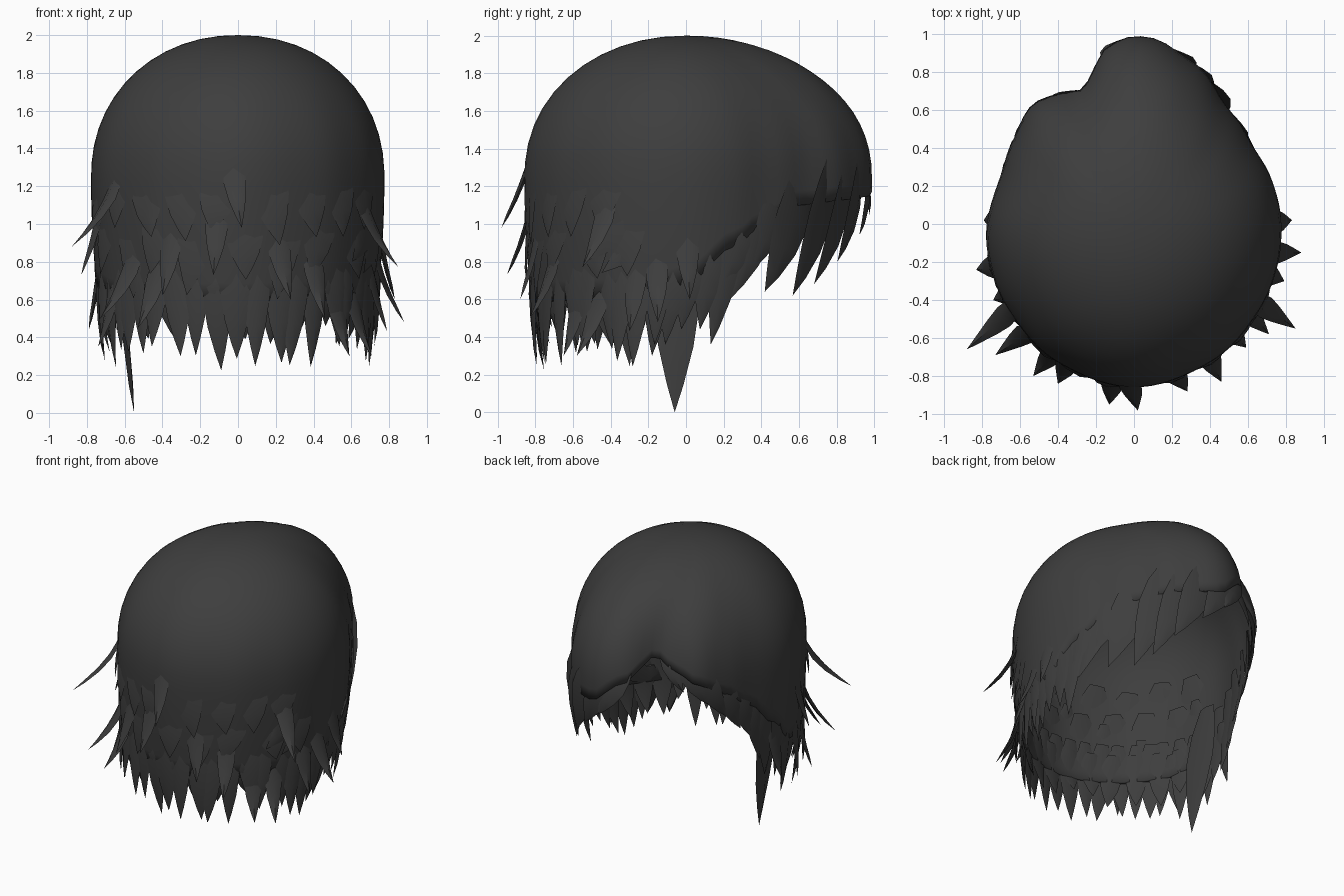
import bpy, bmesh, math, random
from mathutils import Vector

random.seed(4)
if "Cube" in bpy.data.objects:
    bpy.data.objects.remove(bpy.data.objects["Cube"])

hair = bpy.data.materials.new("charcoal hair")
hair.use_nodes = True
hair.diffuse_color = (0.048, 0.048, 0.048, 1)
bsdf = hair.node_tree.nodes["Principled BSDF"]
bsdf.inputs["Base Color"].default_value = hair.diffuse_color
bsdf.inputs["Roughness"].default_value = 0.8

# Plan outline and hem height around the head: angle -> value
OUTLINE = [(0, .775), (20, .76), (32, .745), (50, .78), (71, .91), (85, .99), (93, .985),
           (103, .91), (109, .76), (115, .79), (131, .83), (144, .775), (160, .745),
           (190, .785), (215, .8), (240, .83), (270, .86), (300, .83), (325, .8), (345, .785)]
HEM = [(0, .68), (20, .88), (32, .98), (50, 1.1), (71, 1.13), (85, 1.15), (98, 1.3),
       (109, 1.46), (120, 1.37), (131, 1.28), (144, 1.18), (160, 1.04), (175, .86),
       (190, .66), (215, .6), (270, .58), (325, .6), (345, .62)]
EQUATOR, ROUND = 1.25, 0.78
QUARTER = ROUND * math.pi / 2


def around(table, angle):
    """Smooth periodic interpolation of an angle table."""
    angle %= 360
    ring = table + [(table[0][0] + 360, table[0][1])]
    for (a, va), (b, vb) in zip(ring, ring[1:]):
        if a <= angle <= b:
            t = (angle - a) / (b - a)
            return va + (vb - va) * t * t * (3 - 2 * t)


def outline(angle, f):
    """Outline radius, softened toward the crown so the parting fades out."""
    spread = 2 + 14 * (1 - f)
    return sum(around(OUTLINE, angle + k * spread) for k in range(-2, 3)) / 5


def scalp(angle, length, out=0.0):
    """Point on the dome, at a length down from the crown."""
    if length < QUARTER:
        a = length / ROUND
        f, z = math.sin(a) ** .95, EQUATOR + .75 * max(math.cos(a), 0) ** .95
    else:
        drop = length - QUARTER
        f, z = 1 - .11 * drop ** 2, EQUATOR - drop
    r = outline(angle, min(f, 1)) * f + out
    a = math.radians(angle)
    return Vector((r * math.cos(a), r * math.sin(a), z))


def length_at(z):
    if z < EQUATOR:
        return QUARTER + EQUATOR - z
    return ROUND * math.acos(((z - EQUATOR) / .75) ** (1 / .95))


def on_scalp(angle, z, out=0.0):
    return scalp(angle, length_at(z), out)


def finish(bm, name):
    bmesh.ops.recalc_face_normals(bm, faces=bm.faces)
    mesh = bpy.data.meshes.new(name)
    bm.to_mesh(mesh)
    bm.free()
    mesh.materials.append(hair)
    obj = bpy.data.objects.new(name, mesh)
    bpy.context.collection.objects.link(obj)
    bpy.ops.object.select_all(action='DESELECT')
    obj.select_set(True)
    bpy.context.view_layer.objects.active = obj
    bpy.ops.object.shade_smooth_by_angle(angle=math.radians(40))
    return obj


def add_lock(bm, angle, z, tip, width, thick=.018, sink=.035, lift=.012):
    """Tapered, diamond-section lock that emerges from the scalp and curves to its tip."""
    tip = Vector(tip)
    root = on_scalp(angle, z, -sink)
    tip_angle = math.degrees(math.atan2(tip.y, tip.x)) % 360
    turn = (tip_angle - angle + 180) % 360 - 180
    bend = on_scalp(angle + turn * .4, z + (tip.z - z) * .5, lift)
    rings = []
    for t, w in ((0, .5), (.2, .9), (.42, 1), (.65, .75), (.85, .36)):
        p = root * (1 - t) ** 2 + bend * 2 * t * (1 - t) + tip * t * t
        along = ((bend - root) * (1 - t) + (tip - bend) * t).normalized()
        outward = Vector((p.x, p.y, 0)).normalized()
        side = along.cross(outward).normalized()
        normal = side.cross(along).normalized()
        s, n = side * width * w / 2, normal * thick * (.4 + .6 * w)
        rings.append([bm.verts.new(q) for q in (p + s, p + n, p - s, p - n * .5)])
    for a, b in zip(rings, rings[1:]):
        for i in range(4):
            j = (i + 1) % 4
            bm.faces.new((a[i], a[j], b[j], b[i]))
    point = bm.verts.new(tip)
    for i in range(4):
        bm.faces.new((rings[-1][i], rings[-1][(i + 1) % 4], point))
    bm.faces.new(rings[0])


# Smooth cap, open at the face and parted over the forehead
bm = bmesh.new()
COLS, ROWS = 90, 18
crown = bm.verts.new((0, 0, 2))
grid = []
for c in range(COLS):
    angle = 360 * c / COLS
    end = length_at(around(HEM, angle))
    grid.append([bm.verts.new(scalp(angle, end * r / ROWS)) for r in range(1, ROWS + 1)])
for c in range(COLS):
    a, b = grid[c], grid[(c + 1) % COLS]
    bm.faces.new((crown, a[0], b[0]))
    for r in range(ROWS - 1):
        bm.faces.new((a[r], a[r + 1], b[r + 1], b[r]))
cap = finish(bm, "hair_cap")
shell = cap.modifiers.new("thickness", 'SOLIDIFY')
shell.thickness, shell.offset = .02, -1

# Nape: a ragged row of long locks with a shorter row behind it
bm = bmesh.new()
for i in range(21):
    angle = 190 + i * 8 + random.uniform(-1.5, 1.5)
    add_lock(bm, angle, .88, on_scalp(angle + random.uniform(-3, 3),
             random.uniform(.22, .36), random.uniform(.0, .06)),
             random.uniform(.13, .17))
for i in range(14):
    angle = 196 + i * 11
    add_lock(bm, angle, .8, on_scalp(angle + random.uniform(-4, 4),
             random.uniform(.36, .48), -.03), .15)
finish(bm, "nape_locks")

# Layered locks lying flat over the back, only their points lifting clear
bm = bmesh.new()
for row, (top, bottom) in enumerate(((1.3, .9), (1.08, .66))):
    for i in range(9):
        angle = 200 + i * 16 + row * 8
        add_lock(bm, angle, top + random.uniform(-.05, .05),
                 on_scalp(angle + random.uniform(-6, 6),
                          bottom + random.uniform(-.06, .08), .02),
                 .2, .013, .04, .002)
finish(bm, "back_layers")

# Flicked-out locks: tip positions
bm = bmesh.new()
FLICKS = [(-.88, -.66, .88), (-.83, -.24, .73), (-.79, .02, .44), (-.73, -.69, .5),
          (-.53, -.8, .45), (-.4, -.84, .62), (-.13, -.95, .73), (.02, -.98, .98),
          (.28, -.88, .6), (.46, -.83, .5), (.59, -.65, .3), (.71, -.58, .3),
          (.85, -.55, .77), (.88, -.15, .48), (.83, .02, .6), (-.74, -.4, .35),
          (.79, -.3, .43)]
for tip in FLICKS:
    angle = math.degrees(math.atan2(tip[1], tip[0]))
    add_lock(bm, angle + random.uniform(-4, 4), tip[2] + .42, tip, .12, lift=.0)
finish(bm, "flicked_locks")

# Fringe swept from the parting toward the left temple
bm = bmesh.new()
for angle, z, tip_angle, low, width in (
        (99, 1.42, 88, 1.05, .16), (92, 1.38, 79, .94, .2), (82, 1.36, 68, .8, .22),
        (75, 1.34, 59, .68, .22), (66, 1.34, 50, .62, .24), (55, 1.3, 36, .64, .26),
        (45, 1.22, 27, .74, .2), (37, 1.18, 19, .6, .2), (27, 1.1, 14, .64, .18),
        (19, 1.05, 11, .36, .16), (11, 1.0, 6, .44, .16), (3, .95, 358, .44, .16),
        (356, .9, 351, .36, .15), (350, .88, 345, .3, .15)):
    add_lock(bm, angle, z, on_scalp(tip_angle, low, -.01), width)
finish(bm, "swept_fringe")

# Broad strands over the left temple, swept backwards
bm = bmesh.new()
for angle, z, tip_angle, low in ((18, 1.2, 314, .53), (6, 1.25, 326, .74), (350, 1.25, 318, .8)):
    add_lock(bm, angle, z, on_scalp(tip_angle, low, .025), .26, .02, .04, .006)
finish(bm, "left_temple_strands")

# Right side of the opening, ending in one long side lock set inside the shell
bm = bmesh.new()
for angle, z, tip_angle, low, width in (
        (113, 1.52, 124, 1.22, .12), (122, 1.48, 136, 1.12, .14), (131, 1.4, 146, 1.0, .15),
        (141, 1.32, 155, .88, .16), (151, 1.24, 163, .78, .16), (161, 1.16, 169, .6, .16),
        (169, 1.06, 174, .46, .16), (180, 1.0, 182, .42, .16), (187, .95, 190, .32, .16)):
    add_lock(bm, angle, z, on_scalp(tip_angle, low, -.02), width)
add_lock(bm, 184, 1.0, (-.55, -.06, 0), .25, .025, .1, -.14)
finish(bm, "right_side_locks")
